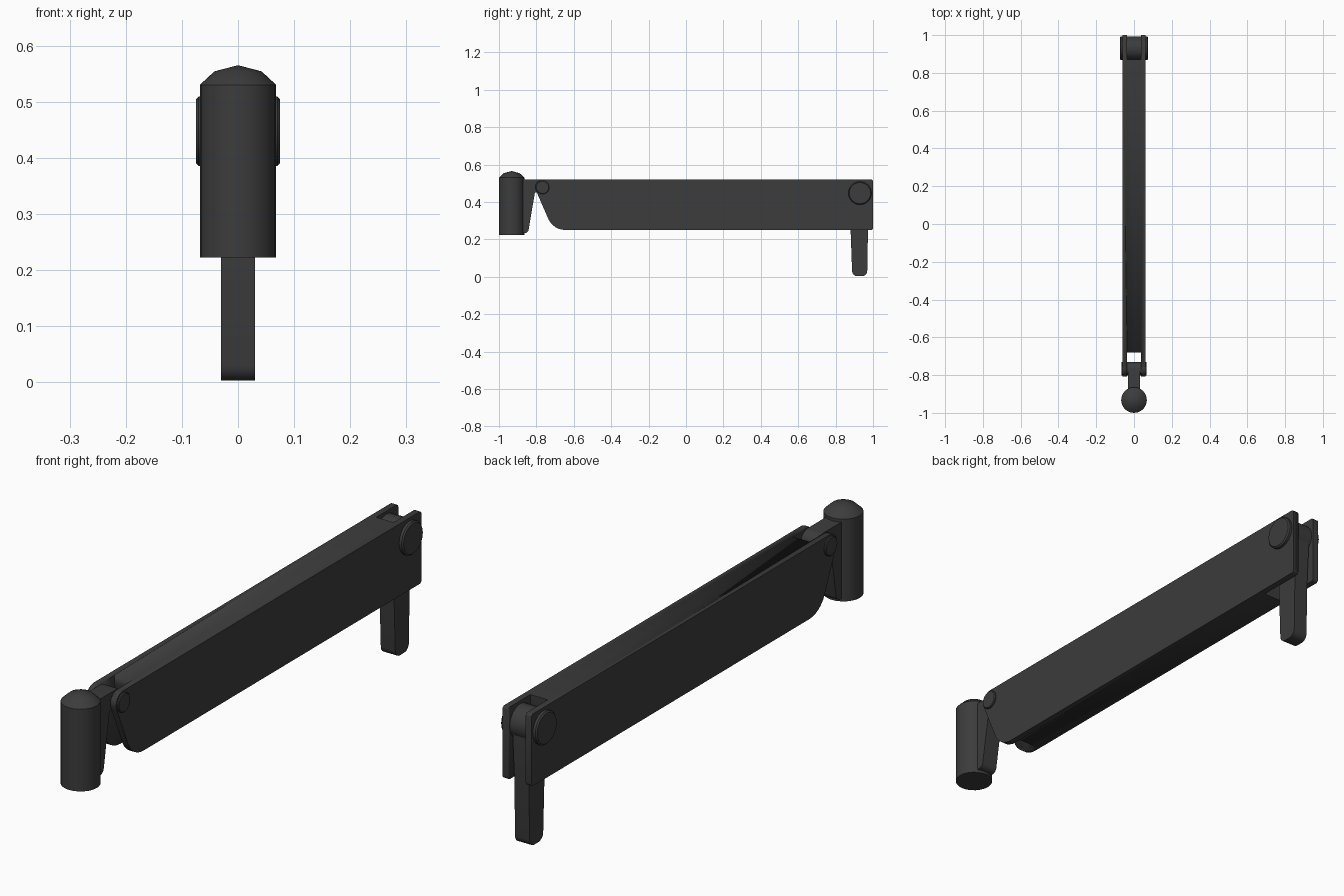
import bpy, bmesh, math

if "Cube" in bpy.data.objects:
    bpy.data.objects.remove(bpy.data.objects["Cube"])

mat = bpy.data.materials.new("dark_grey")
mat.diffuse_color = (0.045, 0.045, 0.045, 1)
mat.use_nodes = True
mat.node_tree.nodes["Principled BSDF"].inputs["Base Color"].default_value = mat.diffuse_color


def arc(cy, cz, r, a0, a1, n):
    """Points (y, z) on an arc, angles in degrees."""
    return [(cy + r * math.cos(math.radians(a0 + (a1 - a0) * i / n)),
             cz + r * math.sin(math.radians(a0 + (a1 - a0) * i / n)))
            for i in range(n + 1)]


def plate(name, profile, half, bevel=0.0):
    """Extrude a (y, z) profile across x from -half to half."""
    bm = bmesh.new()
    face = bm.faces.new([bm.verts.new((-half, y, z)) for y, z in profile])
    out = bmesh.ops.extrude_face_region(bm, geom=[face])
    for v in out["geom"]:
        if isinstance(v, bmesh.types.BMVert):
            v.co.x = half
    bmesh.ops.recalc_face_normals(bm, faces=bm.faces)
    return finish(name, bm, bevel)


def finish(name, bm, bevel=0.0):
    me = bpy.data.meshes.new(name)
    bm.to_mesh(me)
    bm.free()
    ob = bpy.data.objects.new(name, me)
    bpy.context.collection.objects.link(ob)
    me.materials.append(mat)
    bpy.ops.object.select_all(action='DESELECT')
    ob.select_set(True)
    bpy.context.view_layer.objects.active = ob
    bpy.ops.object.shade_smooth_by_angle(angle=math.radians(35))
    if bevel:
        mod = ob.modifiers.new("bevel", 'BEVEL')
        mod.width, mod.segments = bevel, 1
        mod.angle_limit = math.radians(50)
    return ob


def lathe(name, profile, cy, n):
    """Revolve an (r, z) profile around a vertical axis at y = cy."""
    bm = bmesh.new()
    rings = [[bm.verts.new((r * math.cos(2 * math.pi * i / n),
                            cy + r * math.sin(2 * math.pi * i / n), z))
              for i in range(n)] for r, z in profile]
    for a, b in zip(rings, rings[1:]):
        for i in range(n):
            j = (i + 1) % n
            bm.faces.new((a[i], a[j], b[j], b[i]))
    top = bm.verts.new((0, cy, 0.565))
    for i in range(n):
        bm.faces.new((rings[-1][i], rings[-1][(i + 1) % n], top))
    bm.faces.new(rings[0][::-1])
    return finish(name, bm)


# Long arm with a rounded, sloped front end
arm = plate("arm",
            arc(0.99, 0.51, 0.01, 0, 90, 3)
            + arc(-0.767, 0.48, 0.04, 90, 207, 8)
            + arc(-0.645, 0.35, 0.1, 207, 270, 6)
            + arc(0.99, 0.26, 0.01, 270, 360, 3), 0.06)

# Fork slots at both ends
slots = {
    "front_slot_cutter": [(-0.9, 0.6), (-0.9, 0.2), (-0.61, 0.2), (-0.68, 0.49), (-0.68, 0.6)],
    "back_slot_cutter": [(1.1, 0.6), (1.1, 0.2), (0.79, 0.2), (0.87, 0.48), (0.87, 0.6)],
}
for name, prof in slots.items():
    cutter = plate(name, prof, 0.036)
    cutter.hide_render = True
    bpy.context.view_layer.objects.active = arm
    mod = arm.modifiers.new("slot", 'BOOLEAN')
    mod.operation, mod.object, mod.solver = 'DIFFERENCE', cutter, 'EXACT'
    bpy.ops.object.modifier_apply(modifier=mod.name)
    bpy.data.objects.remove(cutter)

# Leg hanging in the back fork
plate("leg",
      arc(0.93, 0.45, 0.055, 0, 180, 12)
      + [(0.88, 0.25)]
      + arc(0.915, 0.03, 0.027, 180, 270, 4)
      + arc(0.942, 0.03, 0.027, 270, 360, 4)
      + [(0.973, 0.25)], 0.03)

# Bracket joining the post to the front fork
plate("bracket",
      arc(-0.767, 0.482, 0.037, -60, 90, 8)
      + [(-0.90, 0.519), (-0.90, 0.235)]
      + arc(-0.863, 0.255, 0.022, 270, 350, 4)
      + [(-0.808, 0.45)], 0.033)

# Hinge pins
plate("back_pin", arc(0.93, 0.447, 0.062, 0, 345, 23), 0.075, 0.005)
plate("front_pin", arc(-0.767, 0.478, 0.036, 0, 345, 23), 0.067, 0.003)

# Upright post with a low domed cap
lathe("post", [(0.068, 0.222), (0.068, 0.53), (0.042, 0.554)], -0.932, 24)
